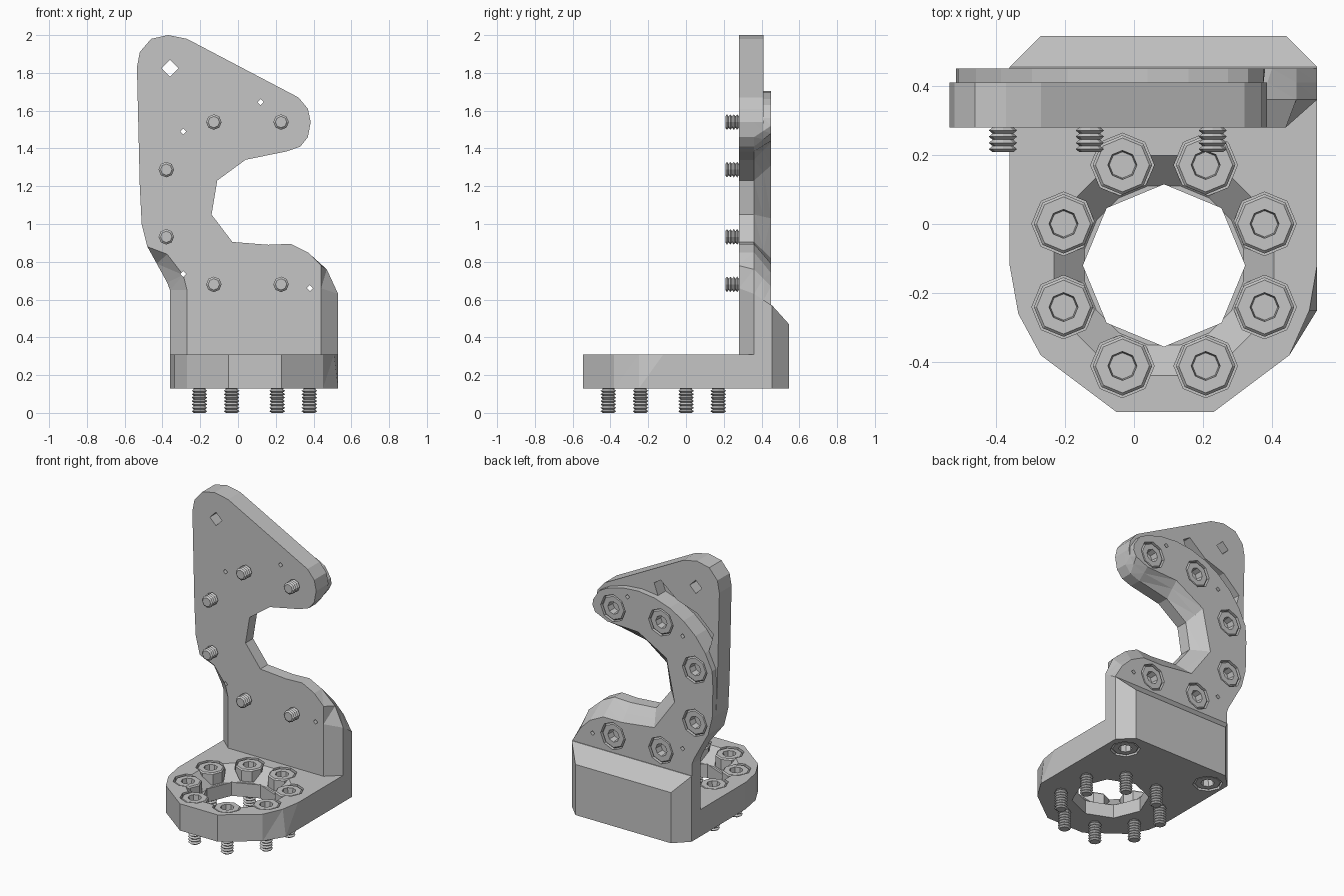
import bpy
import bmesh
from math import cos, sin, radians, pi
from mathutils import Matrix, Vector

default_cube = bpy.data.objects.get("Cube")
if default_cube:
    bpy.data.objects.remove(default_cube, do_unlink=True)

grey = bpy.data.materials.new("plain grey")
grey.use_nodes = True
grey.diffuse_color = (0.56, 0.56, 0.56, 1)
grey.node_tree.nodes["Principled BSDF"].inputs["Base Color"].default_value = grey.diffuse_color


def loft(name, sections, matrix=Matrix()):
    """Closed solid through equally long rings of points."""
    bm = bmesh.new()
    rings = [[bm.verts.new(matrix @ Vector(p)) for p in ring] for ring in sections]
    for low, high in zip(rings, rings[1:]):
        for i in range(len(low)):
            bm.faces.new((low[i - 1], low[i], high[i], high[i - 1]))
    bm.faces.new(rings[0])
    bm.faces.new(rings[-1])
    bm.normal_update()
    bmesh.ops.recalc_face_normals(bm, faces=bm.faces[:])
    bm.normal_update()
    bmesh.ops.triangulate(bm, faces=bm.faces[:], ngon_method="EAR_CLIP")
    bmesh.ops.recalc_face_normals(bm, faces=bm.faces[:])
    mesh = bpy.data.meshes.new(name)
    bm.to_mesh(mesh)
    bm.free()
    mesh.materials.append(grey)
    obj = bpy.data.objects.new(name, mesh)
    bpy.context.scene.collection.objects.link(obj)
    return obj


def upright(points, y):
    return [(x, y, z) for x, z in points]


def ring(radius, z, sides, turn=0.0):
    return [(radius * cos(turn + 2 * pi * i / sides),
             radius * sin(turn + 2 * pi * i / sides), z) for i in range(sides)]


def cut(target, cutter):
    """Subtract the cutter from the target for good."""
    cutter.hide_render = True
    mod = target.modifiers.new("cut", "BOOLEAN")
    mod.operation = "DIFFERENCE"
    mod.solver = "EXACT"
    mod.object = cutter
    bpy.context.view_layer.objects.active = target
    bpy.ops.object.modifier_apply(modifier=mod.name)


def drop(cutter):
    bpy.data.objects.remove(cutter, do_unlink=True)


# Outline pieces of the upright plate, as (x, z)
crown = [(-.52, 1.2), (-.535, 1.83), (-.52, 1.91), (-.46, 1.98), (-.37, 2), (-.27, 1.98),
         (.32, 1.67), (.37, 1.61), (.385, 1.54)]
hook = [(.37, 1.46), (.33, 1.41), (.26, 1.385), (.04, 1.34), (-.11, 1.23), (-.14, 1.05),
        (-.03, .905), (.16, .89), (.28, .895), (.37, .85), (.47, .76), (.53, .63)]
hook_back = [(.38, 1.52), (.36, 1.48), (.27, 1.44), (.04, 1.43), (-.17, 1.31), (-.23, 1.03),
             (-.08, .82), (.16, .79), (.3, .79), (.4, .74), (.47, .67), (.53, .57)]
hook_front = hook[:-2] + [(.44, .78), (.44, .66)]
hook_mid = [(a + (c - a) * .55, b + (d - b) * .55)
            for (a, b), (c, d) in zip(hook, hook_back)]
flank = [(-.36, .65), (-.375, .69), (-.43, .79), (-.48, .88), (-.51, 1)]
flank_front = [(-.27, .65), (-.29, .73), (-.375, .84), (-.48, .88), (-.51, 1)]
foot = [(.53, .24), (-.36, .24)]
foot_front = [(.44, .24), (-.27, .24)]

upright_plate = loft("upright_plate", [
    upright(crown + hook_front + foot_front + flank_front, .28),
    upright(crown + hook + foot + flank, .36),
    upright(crown + hook_mid + foot + flank, .41)])

# Raised curved rib on the back of the plate
ARC = Vector((.05, 1.11))


def on_arc(radius, degrees):
    return (ARC.x + radius * cos(radians(degrees)), ARC.y + radius * sin(radians(degrees)))


arc = [on_arc(.595, 68 + 11.5 * i) for i in range(9)]
rib_edge = arc + [(-.515, 1.2)] + flank[::-1] + [(-.36, .5), (.53, .5)]
rib_tip = [(.375, 1.56), (.33, 1.63)]
back_rib = loft("back_rib", [upright(rib_edge + hook_mid[::-1] + rib_tip, .41),
                             upright(rib_edge + hook_back[::-1] + rib_tip, .45)])

# Pocket between the rib and the upper corner
pocket_edge = [(-.47, 1.46), (-.49, 1.54), (-.37, 1.65), (-.22, 1.7), (-.1, 1.8), (-.05, 1.77)]
pocket = loft("pocket_cutter", [upright(arc[3:8] + pocket_edge, y) for y in (.33, .5)])
cut(upright_plate, pocket)
drop(pocket)


# Heavy block behind the foot of the plate
def block_face(left, right, top, y):
    return upright([(left, .24), (right, .24), (right, top), (left, top)], y)


back_block = loft("back_block", [block_face(-.36, .53, .57, .41),
                                 block_face(-.36, .53, .57, .455),
                                 block_face(-.27, .44, .47, .545)])

# Base plate with one flared side and a funnel-shaped hole
def base_outline(flare, z):
    return [(x, y, z) for x, y in (
        (-.36, .455), (-.27, .545), (.44, .545), (.53, .455), (.53, -.12), (flare, -.25),
        (.45, -.38), (.23, -.545), (-.05, -.545), (-.27, -.38), (-.335, -.26), (-.36, -.12))]


base_plate = loft("base_plate", [base_outline(.53, .13), base_outline(.508, .31)])
hole_centre = Matrix.Translation((.087, -.12, 0))
for cutter in (
        loft("hole_cutter", [ring(.235, z, 8) for z in (0, .4)], hole_centre),
        loft("funnel_cutter", [ring(.235, .22, 16, pi / 16), ring(.335, .32, 16, pi / 16)],
             hole_centre)):
    cut(base_plate, cutter)
    drop(cutter)


# Socket-head bolts, each in its own counterbore
def bolt(name, matrix, length):
    sections = []
    depth = length
    while depth > .09:
        sections += [ring(.03, -depth, 8), ring(.041, -depth + .009, 8)]
        depth -= .018
    sections += [ring(.04, -.08, 8), ring(.086, -.079, 8), ring(.086, -.008, 8),
                 ring(.078, 0, 8), ring(.042, 0, 8), ring(.038, -.05, 8)]
    loft(name, sections, matrix)


def counterbore(targets, matrix):
    cutter = loft("bore_cutter", [ring(.092, z, 8) for z in (-.08, .05)], matrix)
    for target in targets:
        cut(target, cutter)
    drop(cutter)


for i in range(8):
    angle = radians(22.5 + 45 * i)
    place = Matrix.Translation((.087 + .315 * cos(angle), -.12 + .315 * sin(angle), .305))
    counterbore([base_plate], place)
    bolt(f"base_bolt_{i + 1}", place, .305)

for i in range(1, 7):
    x, z = on_arc(.465, 22.5 + 45 * i)
    place = Matrix.Translation((x, .445, z)) @ Matrix.Rotation(-pi / 2, 4, "X")
    counterbore([upright_plate, back_rib], place)
    bolt(f"plate_bolt_{i}", place, .237)

for side, x in (("right", -.25), ("left", .405)):
    place = Matrix.Translation((x, .4, .135)) @ Matrix.Rotation(pi, 4, "X")
    counterbore([base_plate], place)
    bolt(f"underside_bolt_{side}", place, .15)

# Diamond hole in the corner and small pin holes
for x, z, radius in ((-.36, 1.825, .045), (.12, 1.645, .016), (-.29, 1.49, .016),
                     (-.29, .735, .016), (.38, .66, .016)):
    place = Matrix.Translation((x, .36, z)) @ Matrix.Rotation(-pi / 2, 4, "X")
    cutter = loft("pin_cutter", [ring(radius, depth, 4) for depth in (-.2, .2)], place)
    for target in (upright_plate, back_rib):
        cut(target, cutter)
    drop(cutter)
